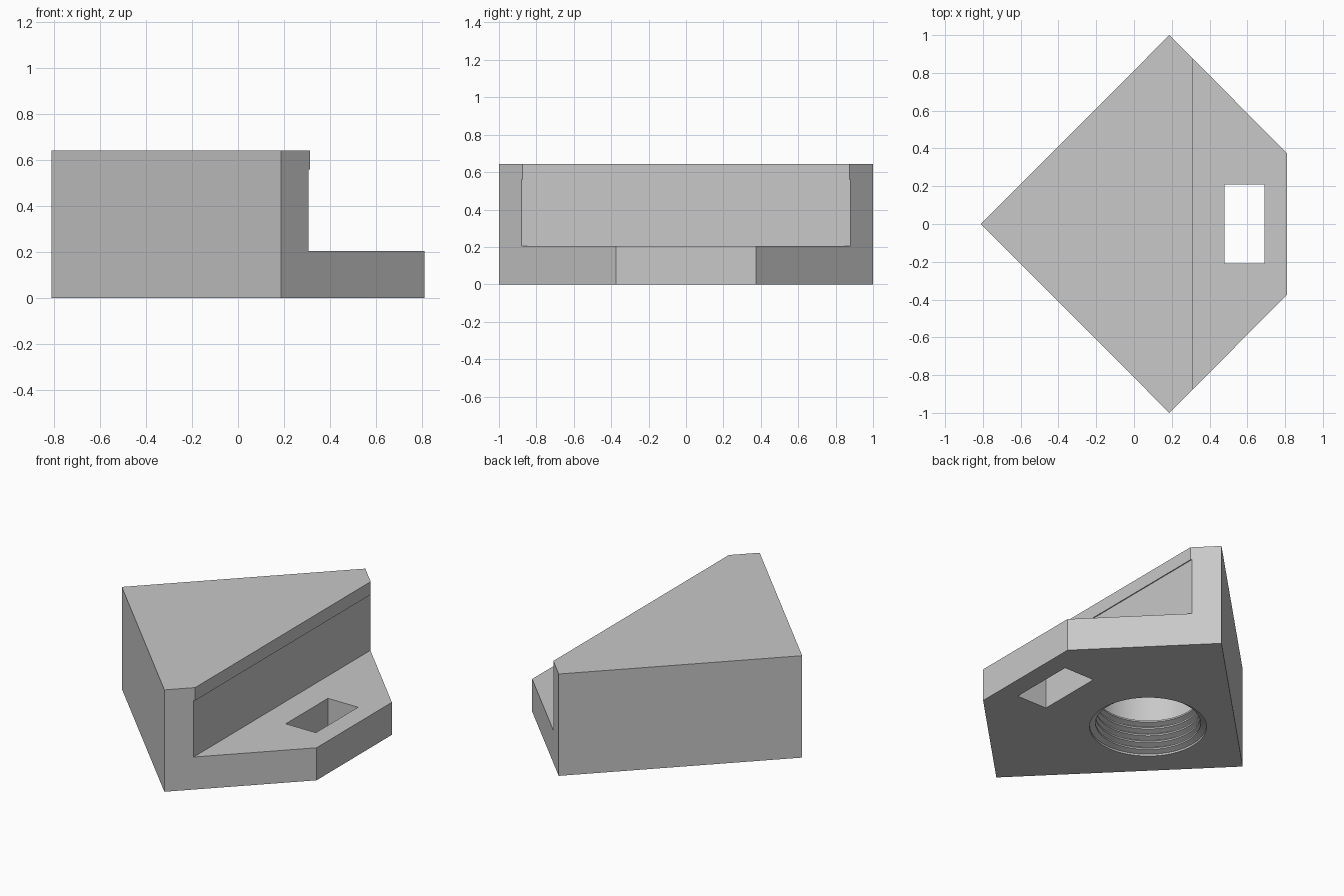
import bpy, bmesh, math

cube = bpy.data.objects.get("Cube")
if cube:
    bpy.data.objects.remove(cube, do_unlink=True)

grey = bpy.data.materials.new("light_grey")
grey.use_nodes = True
color = (0.58, 0.58, 0.58, 1)
grey.diffuse_color = color
grey.node_tree.nodes["Principled BSDF"].inputs["Base Color"].default_value = color


def make_object(name, bm):
    bmesh.ops.recalc_face_normals(bm, faces=bm.faces)
    mesh = bpy.data.meshes.new(name)
    bm.to_mesh(mesh)
    bm.free()
    mesh.materials.append(grey)
    obj = bpy.data.objects.new(name, mesh)
    bpy.context.collection.objects.link(obj)
    return obj


def prism(name, points, direction):
    """Extrude a flat outline along a direction."""
    bm = bmesh.new()
    face = bm.faces.new([bm.verts.new(p) for p in points])
    extruded = bmesh.ops.extrude_face_region(bm, geom=[face])["geom"]
    moved = [v for v in extruded if isinstance(v, bmesh.types.BMVert)]
    bmesh.ops.translate(bm, verts=moved, vec=direction)
    return make_object(name, bm)


def lathe(name, profile, center_x, sides=64):
    """Closed solid from (radius, height) rings with flat caps."""
    bm = bmesh.new()
    rings = []
    for r, z in profile:
        angles = [2 * math.pi * i / sides for i in range(sides)]
        rings.append([bm.verts.new((center_x + r * math.cos(a), r * math.sin(a), z))
                      for a in angles])
    for low, high in zip(rings, rings[1:]):
        for i in range(sides):
            j = (i + 1) % sides
            bm.faces.new((low[i], low[j], high[j], high[i]))
    bm.faces.new(rings[0])
    bm.faces.new(rings[-1])
    return make_object(name, bm)


def cut(target, tool, operation):
    tool.hide_render = True
    mod = target.modifiers.new(tool.name, "BOOLEAN")
    mod.operation = operation
    mod.solver = "EXACT"
    mod.object = tool
    bpy.context.view_layer.objects.active = target
    bpy.ops.object.modifier_apply(modifier=mod.name)
    bpy.data.objects.remove(tool, do_unlink=True)


# Stepped side profile with a thin lip at the top of the step
step = [(-1, 0), (1, 0), (1, 0.205), (0.307, 0.205), (0.307, 0.56),
        (0.313, 0.56), (0.313, 0.642), (-1, 0.642)]
block = prism("corner_block", [(x, -1.2, z) for x, z in step], (0, 2.4, 0))

# Diamond plan with one corner cut off
plan = [(-0.81, 0), (0.187, -1), (0.81, -0.375), (0.81, 0.375), (0.187, 1)]
cut(block, prism("plan_cutter", [(x, y, -0.2) for x, y in plan], (0, 0, 1.2)), "INTERSECT")

# Rectangular slot through the low shelf
slot = [(0.48, -0.21), (0.69, -0.21), (0.69, 0.21), (0.48, 0.21)]
cut(block, prism("slot_cutter", [(x, y, -0.1) for x, y in slot], (0, 0, 0.5)), "DIFFERENCE")

# Threaded blind hole in the underside
root, crest, pitch = 0.334, 0.3, 0.045
thread = [(root, -0.05)]
for i in range(5):
    z = i * pitch
    thread += [(root, z + 0.012), (crest, z + 0.024), (crest, z + 0.034), (root, z + pitch)]
thread.append((root, 0.45))
cut(block, lathe("thread_cutter", thread, -0.105), "DIFFERENCE")

# Smooth the bore, keep every real edge sharp
bpy.ops.object.select_all(action="DESELECT")
block.select_set(True)
bpy.context.view_layer.objects.active = block
bpy.ops.object.shade_smooth_by_angle(angle=math.radians(20))
